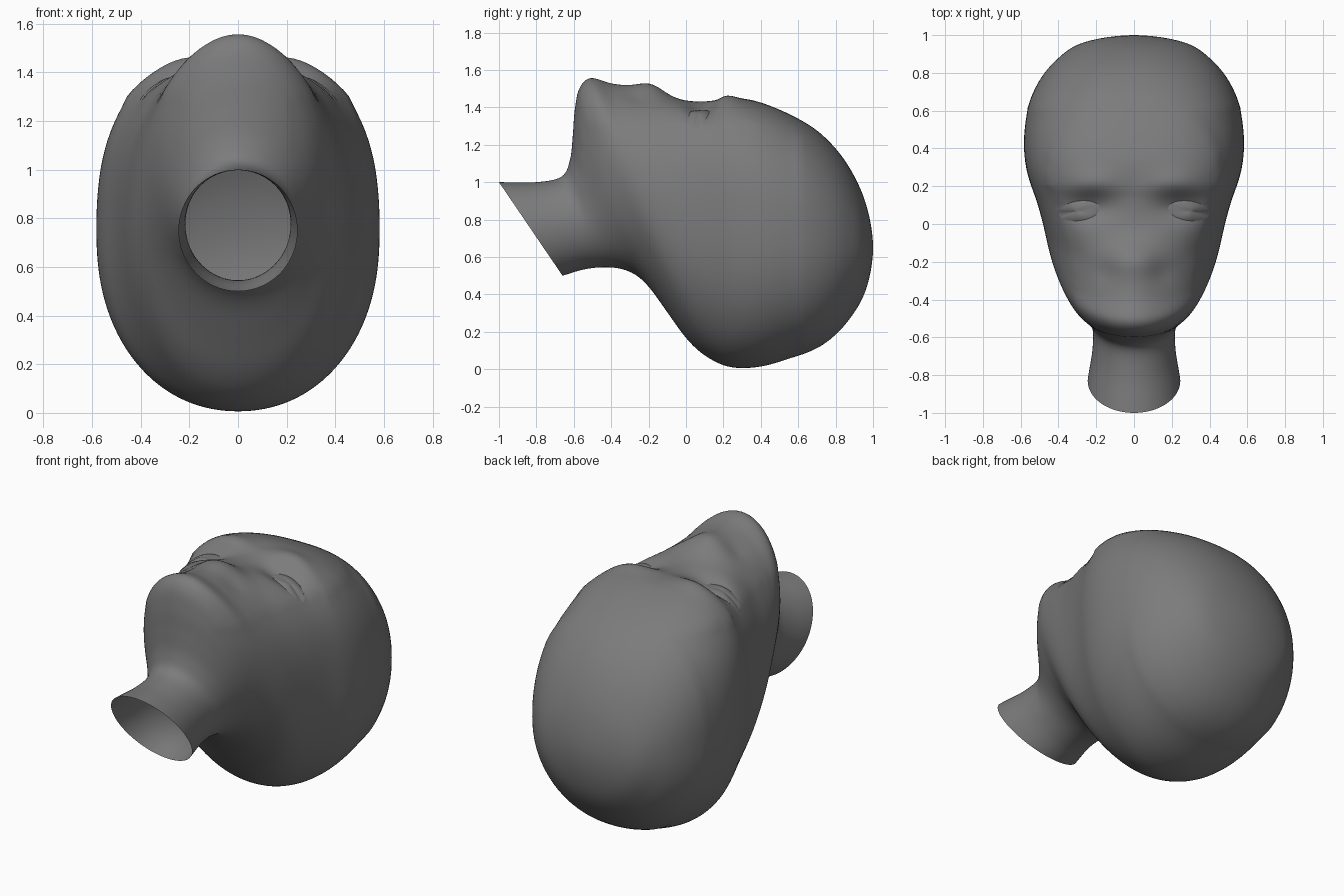
import bpy, bmesh, math
from mathutils import Vector
from mathutils.bvhtree import BVHTree

if "Cube" in bpy.data.objects:
    bpy.data.objects.remove(bpy.data.objects["Cube"])

# Ring sections, neck to crown: front y,z | back y,z | half width | front squareness
RINGS = [
    (-1.0, 1.0, -.66, .50, .245, 2), (-.80, 1.0, -.54, .535, .22, 2),
    (-.665, 1.03, -.43, .545, .22, 2), (-.62, 1.12, -.34, .535, .255, 2),
    (-.605, 1.25, -.26, .50, .298, 2), (-.595, 1.38, -.19, .43, .332, 2),
    (-.57, 1.495, -.13, .345, .360, 2), (-.51, 1.54, -.07, .26, .393, 2.05),
    (-.40, 1.49, -.01, .175, .428, 2.2), (-.29, 1.465, .05, .11, .454, 2.3),
    (-.18, 1.453, .10, .07, .472, 2.4), (-.08, 1.44, .15, .04, .489, 2.7),
    (.03, 1.433, .20, .017, .511, 3.0), (.13, 1.435, .25, .006, .538, 3.1),
    (.22, 1.445, .31, .002, .565, 3.1), (.36, 1.437, .42, .012, .586, 2.9),
    (.55, 1.365, .57, .06, .576, 2.7), (.72, 1.26, .73, .13, .52, 2.4),
    (.86, 1.10, .86, .25, .42, 2.2), (.96, .89, .96, .42, .27, 2),
    (1.0, .65, 1.0, .65, 0, 2)]
SUB, SEG = 6, 128

# Soft face features: |x|, y, x spread, y spread, height
BUMPS = [(.24, .085, .13, .075, -.05), (.22, .22, .14, .07, .028),
         (0, -.19, .15, .11, .062), (0, -.37, .15, .15, .038),
         (.15, -.26, .06, .06, -.01)]


def spline(a, b, c, d, t):
    return tuple(.5 * (2*q + (r-p)*t + (2*p-5*q+4*r-s)*t*t + (3*q-p-3*r+s)*t**3)
                 for p, q, r, s in zip(a, b, c, d))


def ring_points(r):
    fy, fz, by, bz, w, n = r
    front, back = Vector((0, fy, fz)), Vector((0, by, bz))
    mid, half = (front + back) / 2, (front - back) / 2
    back_n = 2 + .2 * max(0, min(1, (w - .38) / .18))
    pts = []
    for i in range(SEG):
        a = 2 * math.pi * i / SEG
        c, s = math.cos(a), math.sin(a)
        e = n if c > 0 else back_n
        k = (abs(c)**e + abs(s)**e) ** (-1 / e)
        p = mid + half * (c * k)
        p.x = w * s * k
        if c > 0 and p.z > 1:
            p.z += sum(h * math.exp(-((abs(p.x)-x)/sx)**2 - ((p.y-y)/sy)**2)
                       for x, y, sx, sy, h in BUMPS) * min(1, (p.z - 1) / .3)
        pts.append(p)
    return pts


def add_object(name, bm):
    for f in bm.faces:
        f.smooth = True
    mesh = bpy.data.meshes.new(name)
    bm.to_mesh(mesh)
    bm.free()
    mesh.materials.append(skin)
    ob = bpy.data.objects.new(name, mesh)
    bpy.context.collection.objects.link(ob)


# Dark grey surface
skin = bpy.data.materials.new("dark_grey")
skin.diffuse_color = (.2, .2, .2, 1)
skin.use_nodes = True
skin.node_tree.nodes["Principled BSDF"].inputs["Base Color"].default_value = skin.diffuse_color

# Dense smooth rings, with a rounded crown
start = tuple(2*a - b for a, b in zip(RINGS[0], RINGS[1]))
y, z, y2, z2, w, n = RINGS[-2]
ctrl = [start] + RINGS + [(y2, z2, y, z, -w, n)]
dense = [spline(*ctrl[i:i+4], k / SUB) for i in range(len(RINGS) - 1) for k in range(SUB)]

# Head skin, open at the neck
bm = bmesh.new()
loops = [[bm.verts.new(p) for p in ring_points(r)] for r in dense]
for lo, hi in zip(loops, loops[1:]):
    for i in range(SEG):
        j = (i + 1) % SEG
        bm.faces.new((lo[i], lo[j], hi[j], hi[i]))
tip = bm.verts.new((0, 1.0, .65))
for i in range(SEG):
    bm.faces.new((loops[-1][i], loops[-1][(i + 1) % SEG], tip))
bmesh.ops.recalc_face_normals(bm, faces=bm.faces)

# Relax the jaw and skull sides
soft = [v for v in bm.verts if -.55 < v.co.y < .6 and v.co.z < 1.3]
for _ in range(25):
    bmesh.ops.smooth_vert(bm, verts=soft, factor=.5,
                          use_axis_x=True, use_axis_y=True, use_axis_z=True)

# Eye openings: tilted ellipses cut into the face
EX, EY, RX, RY, TILT = .29, .07, .11, .052, math.radians(-8)
CT, ST = math.cos(TILT), math.sin(TILT)
tree = BVHTree.FromBMesh(bm)


def eye_space(p):
    dx, dy = abs(p.x) - EX, p.y - EY
    return (dx*CT + dy*ST) / RX, (dy*CT - dx*ST) / RY


def on_face(u, t, side):
    u, t = u * RX, t * RY
    x, y = side * (EX + u*CT - t*ST), EY + u*ST + t*CT
    return tree.ray_cast(Vector((x, y, 3)), Vector((0, 0, -1)))[0]


holes = set()
for f in bm.faces:
    m = f.calc_center_median()
    if m.z > 1 and math.hypot(*eye_space(m)) < 1:
        holes.add(f)
rim = {v for f in holes for v in f.verts if any(g not in holes for g in v.link_faces)}
bmesh.ops.delete(bm, geom=list(holes), context='FACES')
for v in rim:
    u, t = eye_space(v.co)
    d = math.hypot(u, t)
    v.co = on_face(u / d, t / d, math.copysign(1, v.co.x))
add_object("head", bm)

# Eyes: shallow domes filling the openings
N = 48
for side, name in ((1, "eye_left"), (-1, "eye_right")):
    eye = bmesh.new()
    edge = [on_face(math.cos(a), math.sin(a), side)
            for a in (side * 2 * math.pi * i / N for i in range(N))]
    mid = sum(edge, Vector()) / N
    out = Vector((side * .4, -.15, .9)) * .022
    rows = [[eye.verts.new(mid.lerp(p, q) + out * (1 - q*q)) for p in edge]
            for q in (1, .85, .65, .4, .2)]
    centre = eye.verts.new(mid + out)
    for i in range(N):
        j = (i + 1) % N
        for lo, hi in zip(rows, rows[1:]):
            eye.faces.new((lo[i], lo[j], hi[j], hi[i]))
        eye.faces.new((rows[-1][i], rows[-1][j], centre))
    add_object(name, eye)
